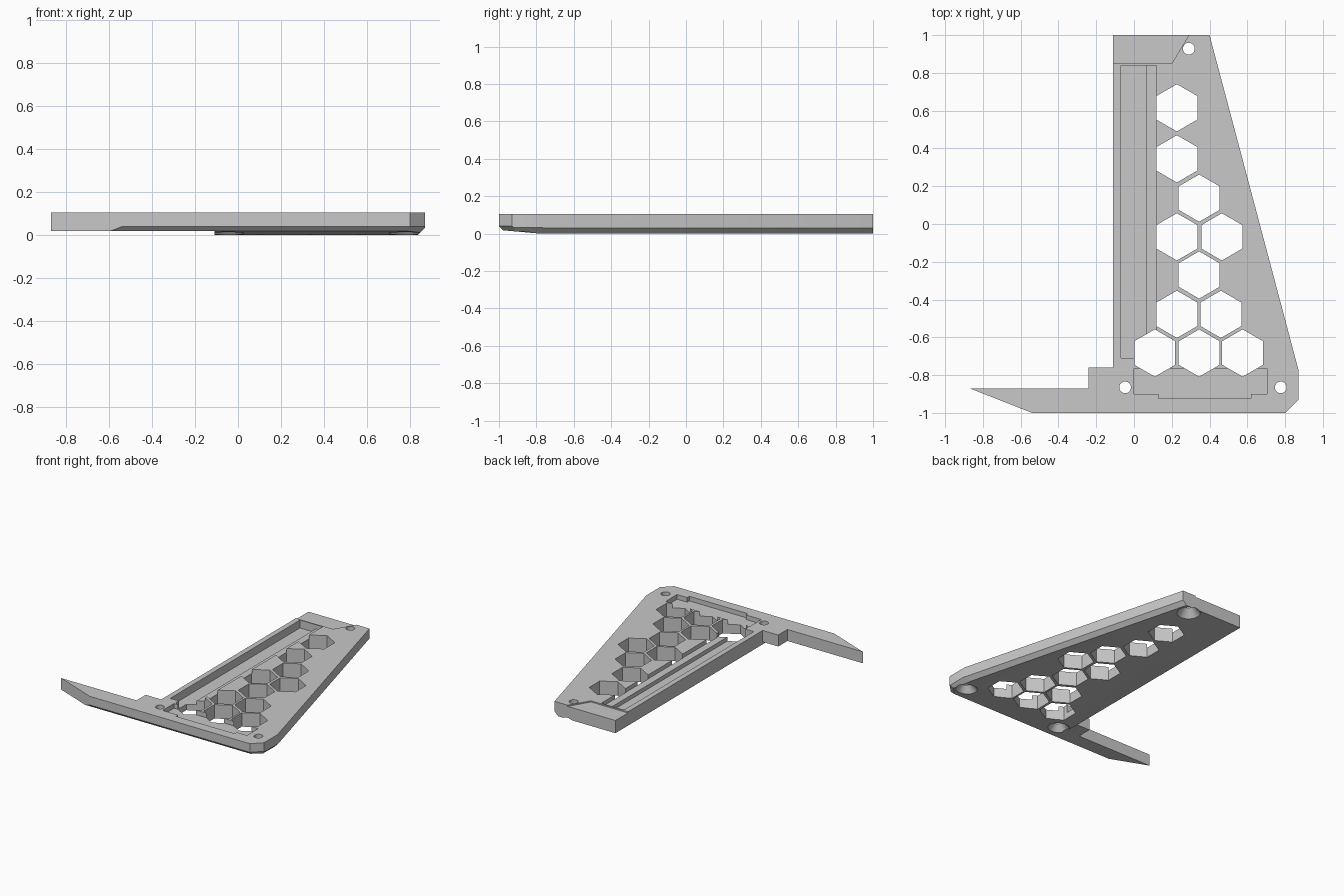
import bpy, bmesh, math
from mathutils import Vector

old = bpy.data.objects.get("Cube")
if old:
    bpy.data.objects.remove(old)

TOP = 0.105      # plate top
ROOT = -0.11     # left side of the plate, where the blade starts

grey = bpy.data.materials.new("plain_grey")
grey.use_nodes = True
grey.diffuse_color = (0.58, 0.58, 0.58, 1)
grey.node_tree.nodes["Principled BSDF"].inputs["Base Color"].default_value = (0.58, 0.58, 0.58, 1)


def finish(name, bm):
    bmesh.ops.recalc_face_normals(bm, faces=bm.faces)
    mesh = bpy.data.meshes.new(name)
    bm.to_mesh(mesh)
    bm.free()
    mesh.materials.append(grey)
    obj = bpy.data.objects.new(name, mesh)
    bpy.context.collection.objects.link(obj)
    return obj


def prism(outline, z0, z1):
    bm = bmesh.new()
    face = bm.faces.new([bm.verts.new((x, y, z0)) for x, y in outline])
    up = bmesh.ops.extrude_face_region(bm, geom=[face], use_keep_orig=True)["geom"]
    verts = [v for v in up if isinstance(v, bmesh.types.BMVert)]
    bmesh.ops.translate(bm, verts=verts, vec=(0, 0, z1 - z0))
    bmesh.ops.recalc_face_normals(bm, faces=bm.faces)
    return bm


def slice_off(bm, point, normal):
    """Remove everything on the normal's side of a plane and cap the cut."""
    geom = bm.verts[:] + bm.edges[:] + bm.faces[:]
    cut = bmesh.ops.bisect_plane(bm, geom=geom, dist=1e-5, plane_co=point,
                                 plane_no=normal, clear_outer=True)["geom_cut"]
    edges = [e for e in cut if isinstance(e, bmesh.types.BMEdge)]
    bmesh.ops.holes_fill(bm, edges=edges, sides=0)


def chamfer(bm, a, b, height):
    """45 degree bottom chamfer along an outline edge, body on the left of a to b."""
    n = Vector((b[1] - a[1], a[0] - b[0])).normalized()
    slice_off(bm, (a[0], a[1], height), (n.x, n.y, -1))


def combine(target, other, operation):
    mod = target.modifiers.new("combine", "BOOLEAN")
    mod.operation = operation
    mod.solver = "EXACT"
    mod.object = other
    bpy.context.view_layer.objects.active = target
    bpy.ops.object.modifier_apply(modifier=mod.name)
    bpy.data.objects.remove(other)


def ngon(x, y, radius, sides):
    return [(x + radius * math.sin(math.tau * i / sides),
             y + radius * math.cos(math.tau * i / sides)) for i in range(sides)]


def box(x0, x1, y0, y1):
    return [(x0, y0), (x1, y0), (x1, y1), (x0, y1)]


# Main plate: tapered outline, tilted front underside, chamfered lower edges
outline = [(ROOT, 1), (0.40, 1), (0.87, -0.77), (0.87, -0.93), (0.80, -1), (ROOT, -1)]
bm = prism(outline, 0, TOP)
slice_off(bm, (0, -0.78, 0), (0, -0.018, -0.2))
for i, height in ((1, 0.03), (2, 0.033), (3, 0.04), (4, 0.04)):
    chamfer(bm, outline[i + 1], outline[i], height)
plate = finish("bracket_plate", bm)

# Side blade, slightly overlapping the plate
inner = ROOT + 0.01
blade_outline = [(inner, -1), (-0.54, -1), (-0.87, -0.87), (-0.24, -0.87),
                 (-0.24, -0.76), (inner, -0.76)]
bm = prism(blade_outline, 0.018, TOP)
chamfer(bm, (-0.54, -1), (inner, -1), 0.04)
combine(plate, finish("side_blade", bm), "UNION")

# Recesses in the top: long groove, its ledge, front pocket, shallow back corner
recesses = [
    (box(-0.07, 0.064, -0.71, 0.84), 0.045),
    (box(0.05, 0.12, -0.70, 0.84), 0.075),
    ([(0, -0.765), (0, -0.90), (0.13, -0.90), (0.13, -0.925), (0.62, -0.925),
      (0.62, -0.90), (0.705, -0.90), (0.705, -0.765)], 0.07),
    ([(-0.2, 0.85), (0.20, 0.85), (0.308, 1.03), (-0.2, 1.03)], 0.096),
]
for shape, floor in recesses:
    combine(plate, finish("recess_cutter", prism(shape, floor, 0.2)), "DIFFERENCE")

# Honeycomb openings
cells = [(0.227, 0.615), (0.227, 0.345), (0.345, 0.137), (0.227, -0.068),
         (0.465, -0.068), (0.345, -0.27), (0.227, -0.478), (0.46, -0.478),
         (0.11, -0.683), (0.345, -0.683), (0.575, -0.683)]
for x, y in cells:
    cutter = finish("cell_cutter", prism(ngon(x, y, 0.125, 6), -0.1, 0.2))
    combine(plate, cutter, "DIFFERENCE")

# Screw holes, countersunk from below
for x, y in ((0.29, 0.928), (-0.047, -0.865), (0.777, -0.865)):
    cutter = finish("hole_cutter", prism(ngon(x, y, 0.031, 32), -0.1, 0.2))
    combine(plate, cutter, "DIFFERENCE")
    bm = bmesh.new()
    bmesh.ops.create_cone(bm, cap_ends=True, segments=32, radius1=0.082,
                          radius2=0.031, depth=0.06)
    bmesh.ops.translate(bm, verts=bm.verts, vec=(x, y, 0.028))
    combine(plate, finish("countersink_cutter", bm), "DIFFERENCE")

# Smooth hole walls, crisp edges elsewhere
bpy.ops.object.select_all(action="DESELECT")
plate.select_set(True)
bpy.context.view_layer.objects.active = plate
bpy.ops.object.shade_smooth_by_angle(angle=math.radians(20))
